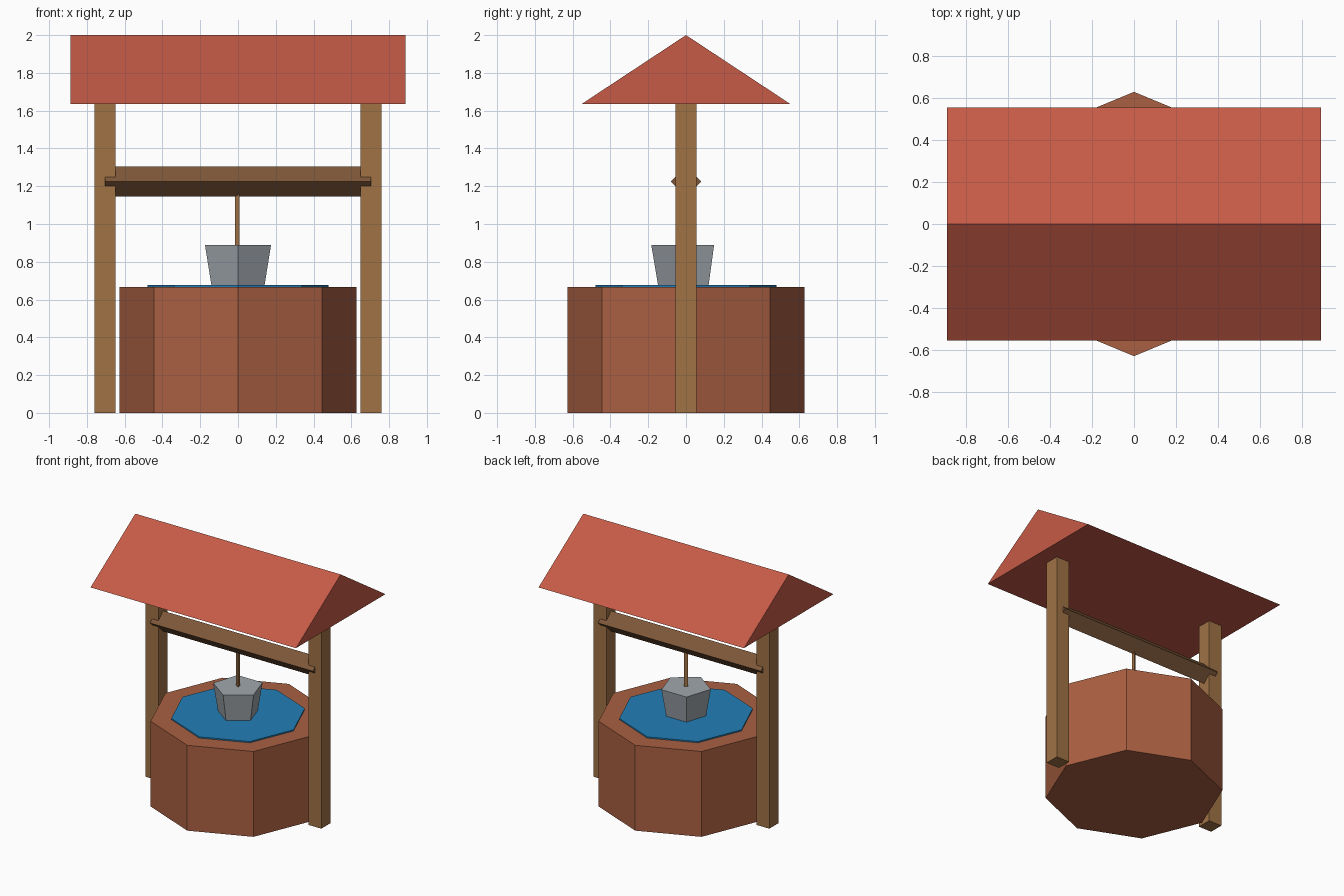
import bpy, bmesh, math
from mathutils import Matrix

if "Cube" in bpy.data.objects:
    bpy.data.objects.remove(bpy.data.objects["Cube"])


def material(name, hex_code):
    """Flat colour from an sRGB hex code, stored as linear values."""
    def lin(c):
        return c / 12.92 if c <= 0.04045 else ((c + 0.055) / 1.055) ** 2.4
    m = bpy.data.materials.new(name)
    rgb = [lin(int(hex_code[i:i + 2], 16) / 255) for i in (0, 2, 4)]
    m.diffuse_color = (*rgb, 1)
    m.use_nodes = True
    m.node_tree.nodes["Principled BSDF"].inputs["Base Color"].default_value = m.diffuse_color
    return m


ROOF = material("roof red", "C65B47")
BRICK = material("brick brown", "AA6042")
WATER = material("water blue", "227FB7")
WOOD = material("post wood", "A07245")
DARK_WOOD = material("beam wood", "7E583A")
METAL = material("bucket grey", "A0A7AD")


def finish(name, bm, mat):
    bmesh.ops.recalc_face_normals(bm, faces=bm.faces)
    mesh = bpy.data.meshes.new(name)
    bm.to_mesh(mesh)
    bm.free()
    mesh.materials.append(mat)
    obj = bpy.data.objects.new(name, mesh)
    bpy.context.collection.objects.link(obj)
    return obj


def frustum(name, mat, sides, r_low, r_high, z_low, z_high, turn=0):
    """Upright n-sided solid with its first corner at the angle turn (degrees)."""
    bm = bmesh.new()
    rings = []
    for r, z in ((r_low, z_low), (r_high, z_high)):
        angles = [math.radians(turn) + math.tau * i / sides for i in range(sides)]
        rings.append([bm.verts.new((r * math.cos(a), r * math.sin(a), z)) for a in angles])
    low, high = rings
    bm.faces.new(low)
    bm.faces.new(high)
    for i in range(sides):
        j = (i + 1) % sides
        bm.faces.new((low[i], low[j], high[j], high[i]))
    return finish(name, bm, mat)


def extrude_x(name, mat, profile, half_length):
    """Prism along x from a (y, z) profile."""
    bm = bmesh.new()
    a, b = [[bm.verts.new((x, y, z)) for y, z in profile] for x in (-half_length, half_length)]
    bm.faces.new(a)
    bm.faces.new(b)
    for i in range(len(profile)):
        j = (i + 1) % len(profile)
        bm.faces.new((a[i], a[j], b[j], b[i]))
    return finish(name, bm, mat)


# Octagonal well body and the water surface on top
frustum("well_wall", BRICK, 8, 0.628, 0.628, 0, 0.667)
frustum("water", WATER, 8, 0.48, 0.48, 0.66, 0.677)

# Two square posts
for side, label in ((-1, "left"), (1, "right")):
    bm = bmesh.new()
    bmesh.ops.create_cube(bm, size=1, matrix=Matrix.Translation((side * 0.704, 0, 0.82))
                          @ Matrix.Diagonal((0.112, 0.112, 1.64, 1)))
    finish(label + "_post", bm, WOOD)

# Diamond-section crossbeam running into the posts
r, zc = 0.08, 1.225
extrude_x("crossbeam", DARK_WOOD, [(-r, zc), (0, zc - r), (r, zc), (0, zc + r)], 0.704)

# Gable roof
extrude_x("roof", ROOF, [(-0.553, 1.635), (0.553, 1.635), (0, 2.0)], 0.888)

# Rope and five-sided bucket
frustum("rope", WOOD, 3, 0.016, 0.016, 0.85, 1.22, 180)
frustum("bucket", METAL, 5, 0.147, 0.184, 0.67, 0.89, -90)
